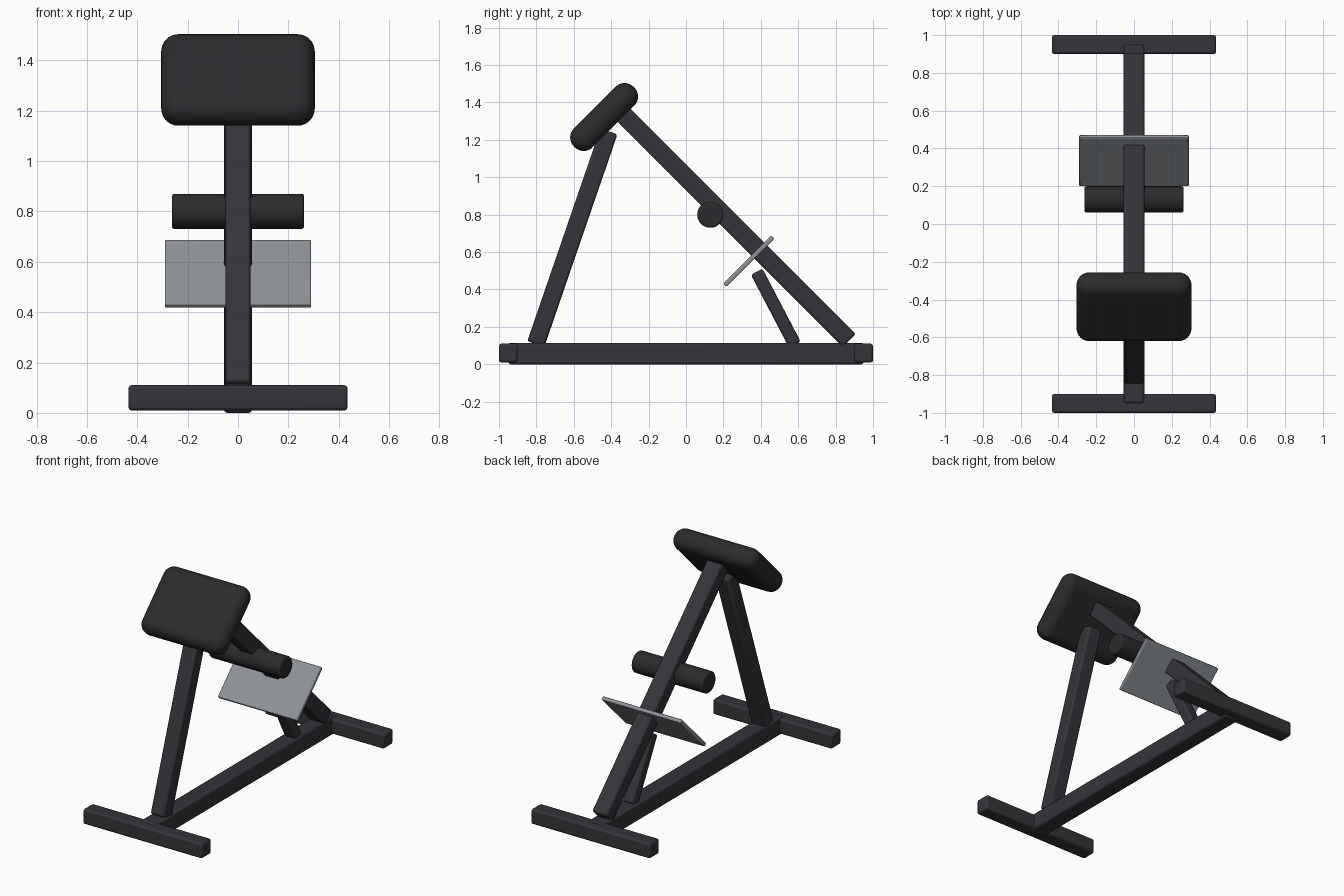
import bpy, math
from mathutils import Vector

if "Cube" in bpy.data.objects:
    bpy.data.objects.remove(bpy.data.objects["Cube"])


def material(name, rgb):
    m = bpy.data.materials.new(name)
    m.diffuse_color = (*rgb, 1)
    m.use_nodes = True
    m.node_tree.nodes["Principled BSDF"].inputs["Base Color"].default_value = m.diffuse_color
    return m


FRAME = material("dark_frame", (0.035, 0.035, 0.042))
PADDING = material("black_padding", (0.024, 0.024, 0.026))
STEEL = material("grey_plate", (0.27, 0.29, 0.31))


def finish(ob, name, mat, bevel, segments):
    ob.name = name
    ob.data.materials.append(mat)
    bpy.ops.object.transform_apply(location=False, rotation=False, scale=True)
    mod = ob.modifiers.new("rounded_edges", "BEVEL")
    mod.width = bevel
    mod.segments = segments
    mod.limit_method = "ANGLE"
    bpy.ops.object.shade_smooth_by_angle(angle=math.radians(40))
    return ob


def bar(name, start, end, width, depth, mat=FRAME, bevel=0.012, segments=2):
    """Box running between two (y, z) points on the centre plane."""
    a, b = Vector((0, *start)), Vector((0, *end))
    d = b - a
    bpy.ops.mesh.primitive_cube_add(size=1, location=(a + b) / 2)
    ob = bpy.context.object
    ob.scale = (width, depth, d.length)
    ob.rotation_euler = (math.atan2(-d.y, d.z), 0, 0)
    return finish(ob, name, mat, bevel, segments)


# Base: long spine with a cross foot at each end
bar("base_beam", (-0.95, 0.0575), (0.95, 0.0575), 0.11, 0.115)
for name, y in (("front_foot", -0.95), ("back_foot", 0.95)):
    bar(name, (y - 0.05, 0.06), (y + 0.05, 0.06), 0.87, 0.10)

# Upright frame
bar("front_post", (-0.803, 0.108), (-0.412, 1.245), 0.10, 0.096)
bar("main_beam", (0.873, 0.127), (-0.37, 1.37), 0.11, 0.10)
bar("rear_strut", (0.582, 0.105), (0.378, 0.495), 0.08, 0.07)

# Tilted foot plate crossing the main beam
bar("foot_plate", (0.208, 0.424), (0.464, 0.680), 0.58, 0.024, STEEL, 0.005, 2)

# Thick padded cushion
h = 0.2255 / math.sqrt(2)
bar("hip_pad", (-0.438 - h, 1.322 - h), (-0.438 + h, 1.322 + h),
    0.61, 0.142, PADDING, 0.068, 8)

# Leg roller
bpy.ops.mesh.primitive_cylinder_add(vertices=48, radius=0.07, depth=0.524,
                                    location=(0, 0.13, 0.8),
                                    rotation=(0, math.pi / 2, 0))
finish(bpy.context.object, "leg_roller", PADDING, 0.01, 3)
